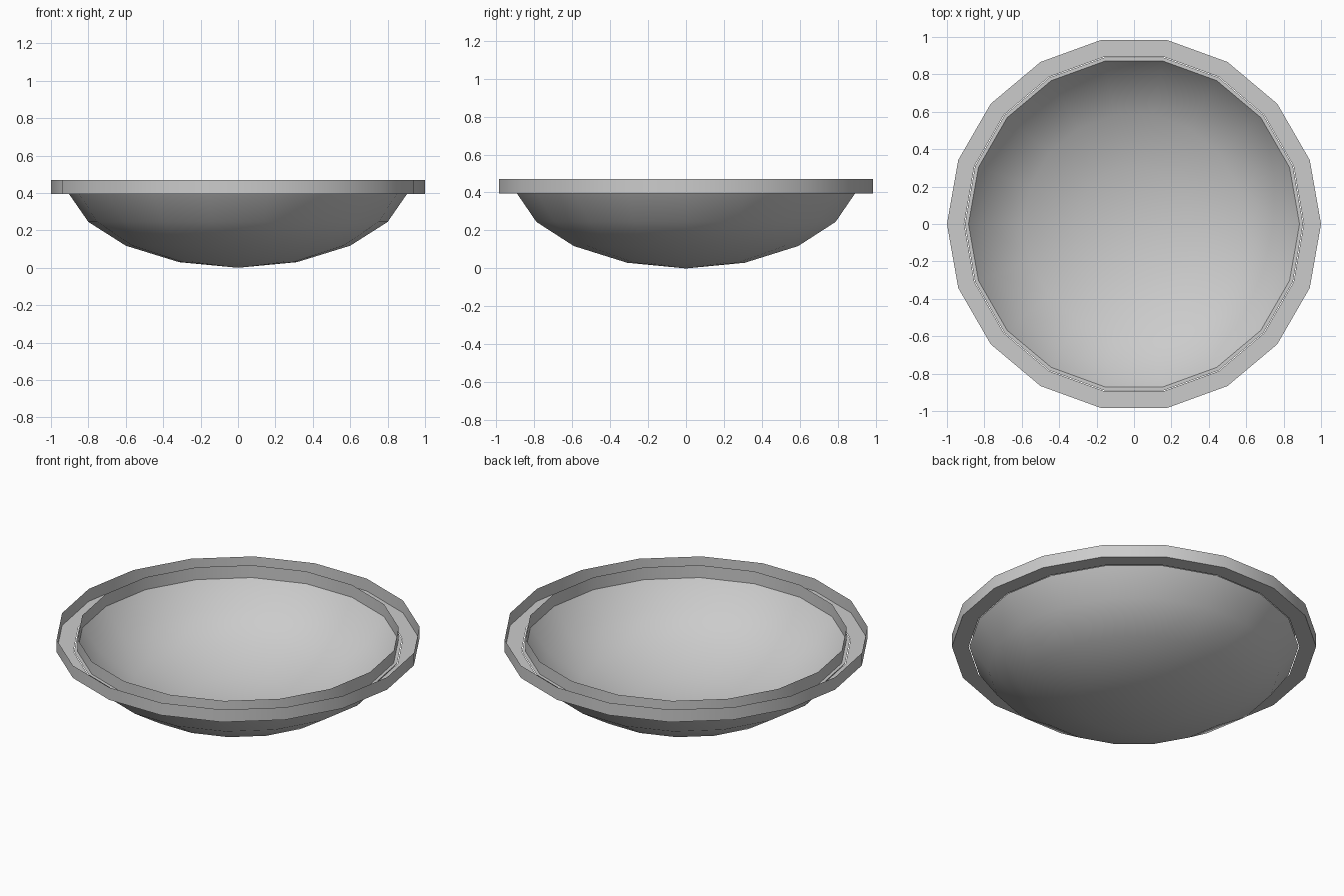
import bpy, bmesh, math

if "Cube" in bpy.data.objects:
    bpy.data.objects.remove(bpy.data.objects["Cube"], do_unlink=True)

SIDES = 18
FLOOR_Z, TOP_Z = 0.395, 0.47

grey = bpy.data.materials.new("light_grey")
grey.use_nodes = True
grey.diffuse_color = (0.6, 0.6, 0.6, 1)
grey.node_tree.nodes["Principled BSDF"].inputs["Base Color"].default_value = (0.6, 0.6, 0.6, 1)


def lathe(name, profile):
    """Turn a (radius, height) profile around the z axis."""
    bm = bmesh.new()
    verts = [bm.verts.new((r, 0, z)) for r, z in profile]
    edges = [bm.edges.new(pair) for pair in zip(verts, verts[1:])]
    bmesh.ops.spin(bm, geom=verts + edges, cent=(0, 0, 0), axis=(0, 0, 1),
                   angle=math.tau, steps=SIDES, use_merge=False)
    bmesh.ops.remove_doubles(bm, verts=bm.verts, dist=0.0005)
    bmesh.ops.recalc_face_normals(bm, faces=bm.faces)
    mesh = bpy.data.meshes.new(name)
    bm.to_mesh(mesh)
    bm.free()
    mesh.materials.append(grey)
    obj = bpy.data.objects.new(name, mesh)
    bpy.context.collection.objects.link(obj)
    bpy.ops.object.select_all(action="DESELECT")
    obj.select_set(True)
    bpy.context.view_layer.objects.active = obj
    bpy.ops.object.shade_smooth_by_angle(angle=math.radians(35))
    return obj


# Thin faceted bowl: outer skin, lip, inner skin
lathe("bowl", [(0, 0), (0.315, 0.03), (0.6, 0.118), (0.8, 0.245), (0.904, FLOOR_Z),
               (0.885, FLOOR_Z), (0.784, 0.26), (0.59, 0.138), (0.31, 0.05), (0, 0.021)])

# Open channel around the lip: floor with an outer wall
lathe("rim_channel", [(0.908, FLOOR_Z), (1, FLOOR_Z), (1, TOP_Z)])

# Upright collar on the inner edge of the lip
lathe("inner_collar", [(0.885, FLOOR_Z), (0.885, TOP_Z)])
